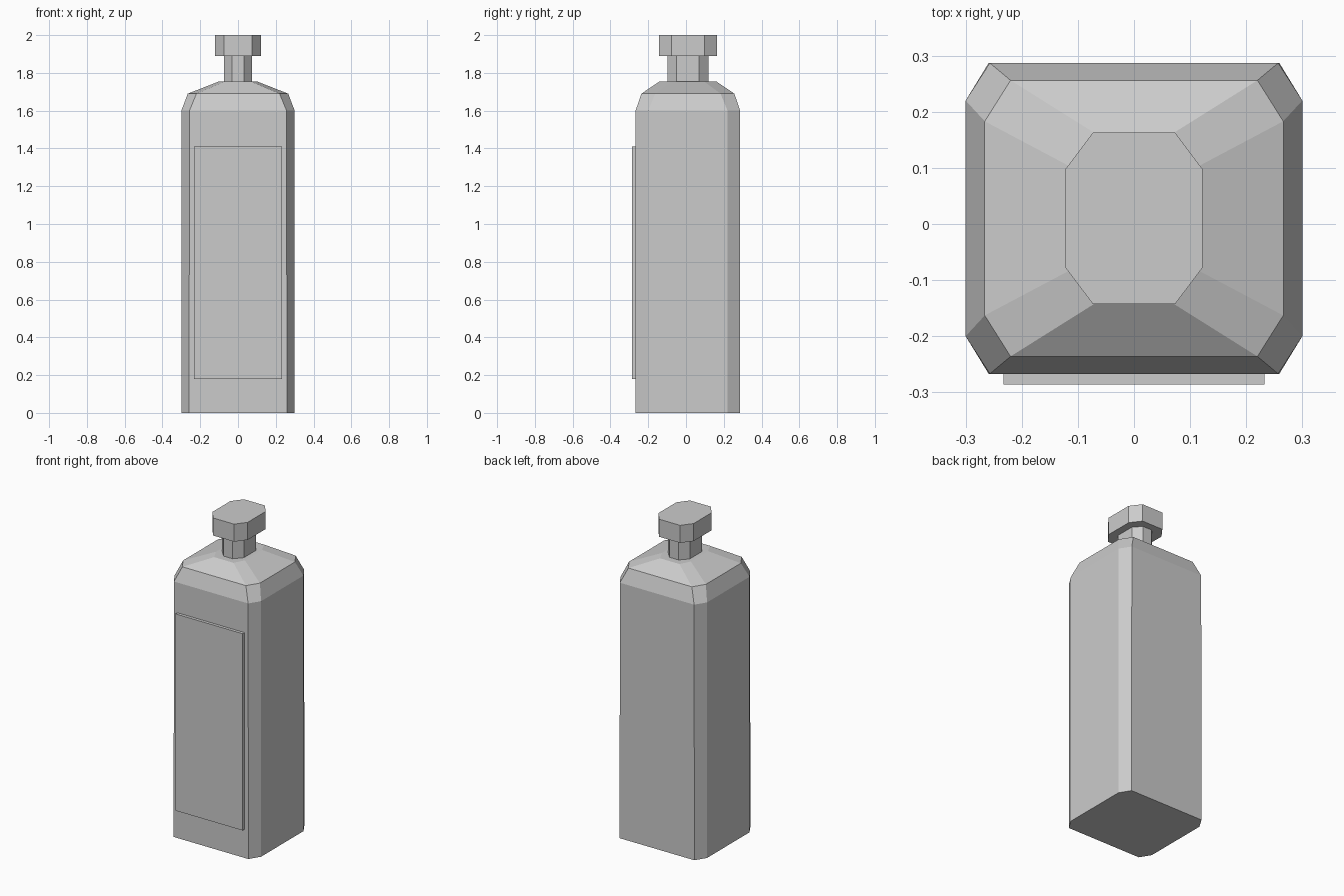
import bpy, bmesh

if "Cube" in bpy.data.objects:
    bpy.data.objects.remove(bpy.data.objects["Cube"])

CY = 0.01  # the bottle axis sits slightly behind the label


def ring(hx, hy, cx, cy, z):
    """Chamfered rectangle: half sizes hx, hy; flat sides end at cx, cy."""
    pts = [(hx, -cy), (hx, cy), (cx, hy), (-cx, hy),
           (-hx, cy), (-hx, -cy), (-cx, -hy), (cx, -hy)]
    return [(x, y + CY, z) for x, y in pts]


def loft(name, rings):
    """Skin a stack of octagonal rings and cap both ends."""
    bm = bmesh.new()
    loops = [[bm.verts.new(p) for p in ring(*r)] for r in rings]
    for a, b in zip(loops, loops[1:]):
        for i in range(8):
            j = (i + 1) % 8
            bm.faces.new((a[i], a[j], b[j], b[i]))
    bm.faces.new(loops[0][::-1])
    bm.faces.new(loops[-1])
    bmesh.ops.recalc_face_normals(bm, faces=bm.faces)
    mesh = bpy.data.meshes.new(name)
    bm.to_mesh(mesh)
    bm.free()
    obj = bpy.data.objects.new(name, mesh)
    bpy.context.collection.objects.link(obj)
    return obj


# Body with bevelled and sloping shoulders
loft("bottle_body", [
    (0.30, 0.277, 0.259, 0.21, 0.0),
    (0.30, 0.277, 0.257, 0.21, 1.60),
    (0.266, 0.246, 0.22, 0.173, 1.69),
    (0.10, 0.150, 0.067, 0.085, 1.755),
])

# Neck
loft("bottle_neck", [
    (0.075, 0.108, 0.032, 0.06, 1.75),
    (0.075, 0.108, 0.032, 0.06, 1.89),
])

# Cap
loft("bottle_cap", [
    (0.122, 0.153, 0.073, 0.088, 1.89),
    (0.122, 0.153, 0.073, 0.088, 2.0),
])

# Raised label panel on the front
bpy.ops.mesh.primitive_cube_add(size=1, location=(0, -0.273, 0.795))
label = bpy.context.object
label.name = "front_label"
label.scale = (0.466, 0.026, 1.232)
